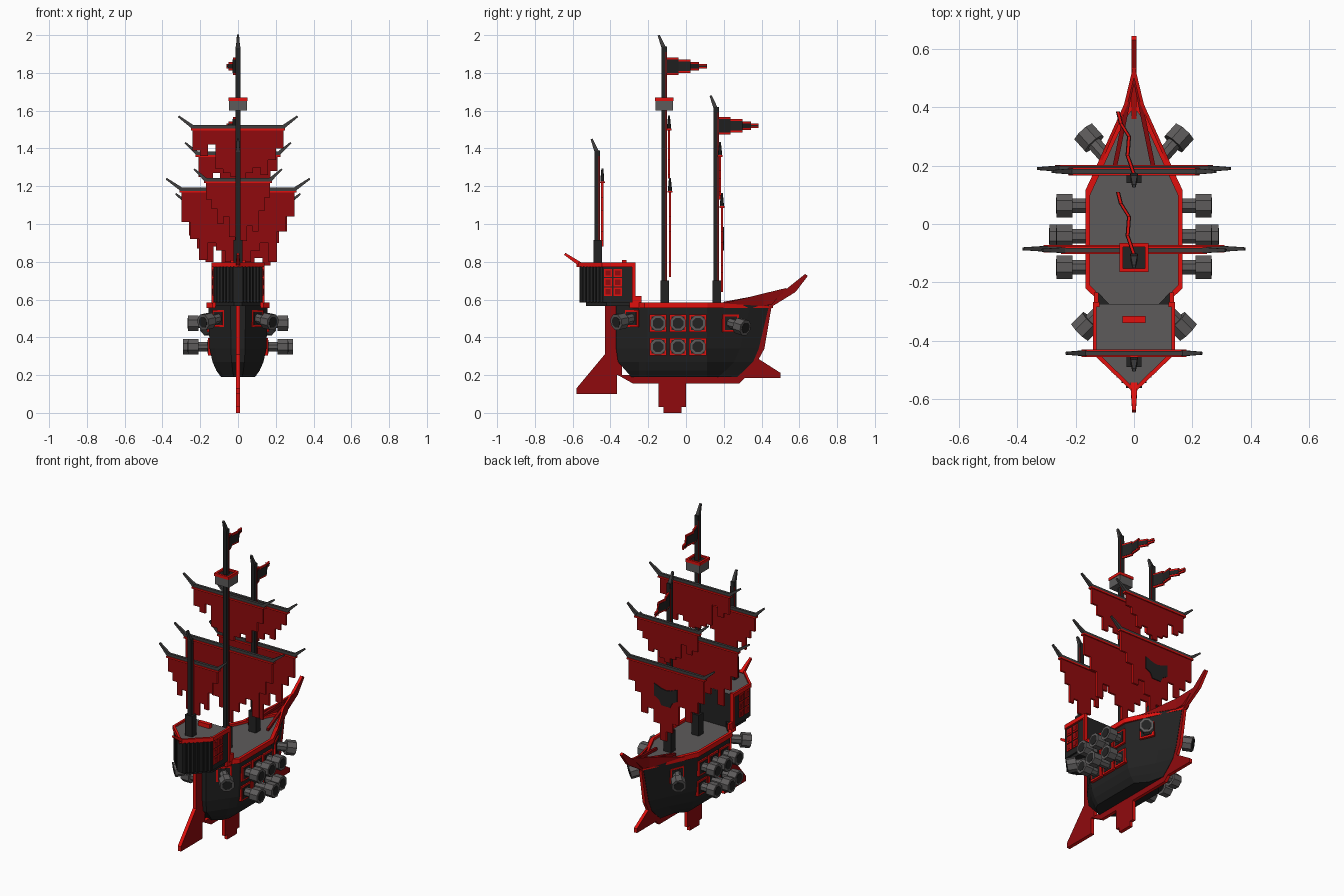
import bpy, bmesh, math
from mathutils import Vector, Matrix

cube = bpy.data.objects.get("Cube")
if cube:
    bpy.data.objects.remove(cube)


def material(name, rgb):
    m = bpy.data.materials.new(name)
    m.use_nodes = True
    m.diffuse_color = (*rgb, 1)
    m.node_tree.nodes["Principled BSDF"].inputs["Base Color"].default_value = (*rgb, 1)
    return m


CHARCOAL = material("charcoal wood", (.016, .016, .016))
WOOD = material("weathered dark grey wood", (.05, .048, .048))
GREY = material("grey iron and deck", (.11, .105, .105))
RED = material("bright red trim", (.75, .005, .004))
CRIMSON = material("dark red cloth", (.28, .003, .004))


def finish(name, bm, *mats):
    bmesh.ops.recalc_face_normals(bm, faces=bm.faces)
    me = bpy.data.meshes.new(name)
    bm.to_mesh(me)
    bm.free()
    for m in mats:
        me.materials.append(m)
    ob = bpy.data.objects.new(name, me)
    bpy.context.collection.objects.link(ob)
    return ob


def prism(name, pts, axis, lo, hi, mat, cap=None, edge=None):
    """Extrude a flat outline along an axis, with optional top and edge colours."""
    bm = bmesh.new()
    place = {"x": lambda a, b, c: (c, a, b), "y": lambda a, b, c: (a, c, b),
             "z": lambda a, b, c: (a, b, c)}[axis]
    low = [bm.verts.new(place(a, b, lo)) for a, b in pts]
    high = [bm.verts.new(place(a, b, hi)) for a, b in pts]
    bm.faces.new(low)
    bm.faces.new(high).material_index = 1 if cap else 0
    for i in range(len(pts)):
        j = (i + 1) % len(pts)
        bm.faces.new((low[i], low[j], high[j], high[i])).material_index = 1 if edge else 0
    return finish(name, bm, *[m for m in (mat, cap or edge) if m])


def box(name, x, y, z, mat):
    return prism(name, [(x[0], y[0]), (x[1], y[0]), (x[1], y[1]), (x[0], y[1])], "z", *z, mat)


def bar(name, p, q, r1, r2, mat, sides=4):
    """Straight, possibly tapered bar between two points."""
    p, q = Vector(p), Vector(q)
    d = q - p
    bm = bmesh.new()
    turn = d.to_track_quat("Z", "Y").to_matrix().to_4x4()
    bmesh.ops.create_cone(bm, cap_ends=True, segments=sides, radius1=r1, radius2=r2, depth=d.length,
                          matrix=Matrix.Translation((p + q) / 2) @ turn @ Matrix.Rotation(math.pi / sides, 4, "Z"))
    return finish(name, bm, mat)


def both(half):
    """Complete a right-hand outline by reflection."""
    return half + [(-x, y) for x, y in reversed(half) if x]


# Hull: stacked outlines, dark planking with a grey deck
bm = bmesh.new()
rings = []
for z, bow, stern, w in [(.19, .27, -.29, .09), (.225, .31, -.32, .115), (.27, .355, -.36, .135),
                         (.34, .385, -.37, .15), (.57, .44, -.37, .158)]:
    half = [(.012, bow), (w * .4, bow - .1), (w, .11), (w, -.21), (w * .82, -.25), (w * .25, stern)]
    rings.append([bm.verts.new((x, y, z)) for x, y in both(half)])
for a, b in zip(rings, rings[1:]):
    for i in range(len(a)):
        j = (i + 1) % len(a)
        bm.faces.new((a[i], a[j], b[j], b[i]))
bm.faces.new(rings[0])
bm.faces.new(rings[-1]).material_index = 1
finish("hull", bm, CHARCOAL, GREY)

# Gunwales, and bow bulwarks that climb to the bowsprit
for s in (1, -1):
    rim = [(0, .46), (.028, .41), (.167, .115), (.167, -.22), (.135, -.25), (.135, -.3),
           (.118, -.3), (.118, -.245), (.15, -.21), (.15, .1), (.03, .36), (0, .4)]
    prism("gunwale", [(s * x, y) for x, y in rim], "z", .555, .585, RED)
    for side in ([(.2, .58), (.41, .565), (.41, .632)],
                 [(.41, .565), (.455, .575), (.535, .662), (.41, .632)]):
        wall = prism("bow_bulwark", side, "x", -.008, .004, CRIMSON, edge=RED)
        for v in wall.data.vertices:
            y = v.co.y
            v.co.x = s * (v.co.x + (.03 + (.41 - y) * .45 if y < .411 else .03 * (.535 - y) / .125))
        if s < 0:
            wall.data.flip_normals()
    bar("bow_rail", (s * .065, .2, .58), (0, .52, .64), .011, .011, CRIMSON)
prism("bowsprit", [(.36, .57), (.53, .655), (.63, .735), (.645, .725), (.58, .64), (.45, .56)],
      "x", -.009, .009, CRIMSON, edge=RED)

# Keel, ram, rudder and fin
prism("keel_and_ram", [(-.36, .2), (-.28, .155), (.28, .155), (.31, .185), (.5, .185), (.5, .212),
                       (.385, .285), (.415, .34), (.455, .575), (.41, .575), (.34, .3), (.2, .21)],
      "x", -.01, .01, CRIMSON, edge=RED)
prism("rudder", [(-.43, .57), (-.43, .31), (-.58, .13), (-.58, .1), (-.365, .1), (-.365, .2),
                 (-.34, .2), (-.34, .57)], "x", -.011, .011, CRIMSON, edge=RED)
prism("fin", [(-.145, .165), (-.145, .03), (-.12, .03), (-.12, 0), (-.025, 0), (-.025, .03),
              (0, .03), (0, .165)], "x", -.01, .01, CRIMSON, edge=RED)

# Stern cabin
prism("stern_cabin", both([(.13, -.275), (.13, -.44), (.012, -.565)]), "z", .585, .785, CHARCOAL, cap=GREY)
prism("cabin_underside", both([(.12, -.28), (.12, -.42), (.02, -.53)]), "z", .565, .585, CHARCOAL)
box("cabin_hatch", (-.04, .04), (-.34, -.315), (.78, .81), RED)
bar("stern_spike", (0, -.55, .78), (0, -.642, .842), .017, .009, RED)
for s in (1, -1):
    rail = [(.141, -.27), (.141, -.445), (0, -.58), (0, -.562), (.128, -.438), (.128, -.27)]
    prism("cabin_rail", [(s * x, y) for x, y in rail], "z", .772, .797, RED)
    box("cabin_post", (s * .118, s * .14), (-.285, -.268), (.58, .797), RED)
    box("cabin_step", (s * .122, s * .137), (-.275, -.235), (.58, .62), RED)
    prism("corner_bracket", [(s * .122, -.275), (s * .085, -.275), (s * .122, -.235)], "z", .57, .61, CHARCOAL)
    for i in range(2):
        for j in range(3):
            y, z = -.435 + i * .052, .62 + j * .05
            box("window_frame", (s * .128, s * .135), (y, y + .044), (z, z + .043), RED)
            box("window_pane", (s * .128, s * .137), (y + .008, y + .036), (z + .008, z + .035), CRIMSON)
    for i in range(7):
        t = (i + .5) / 7
        x, y = s * (.13 - .118 * t), -.44 - .125 * t
        bar("cabin_plank", (x, y, .585), (x, y, .775), .009, .009, CHARCOAL)


# Cannons with red gun ports and dark bores
def cannon(p, q, normal):
    p, q, n = Vector(p), Vector(q), Vector(normal)
    d = (q - p).normalized()
    bar("gun_port", p - n * .012, p + n * .007, .065, .065, RED)
    bar("gun_port_opening", p - n * .01, p + n * .009, .05, .05, CHARCOAL)
    bar("cannon_barrel", p - d * .03, q - d * .04, .027, .027, GREY, 8)
    bar("cannon_muzzle", q - d * .055, q, .044, .044, GREY, 8)
    bar("cannon_bore", q - d * .01, q + d * .002, .03, .03, CHARCOAL, 8)


for s in (1, -1):
    for y in (-.148, -.042, .063):
        cannon((s * .158, y, .475), (s * .265, y, .475), (s, 0, 0))
        reach = .29 if y == -.042 else .265
        cannon((s * .153, y, .35), (s * reach, y, .35), (s, 0, 0))
    cannon((s * .1, .235, .475), (s * .172, .315, .45), (s * .92, .39, 0))
    cannon((s * .1, -.285, .5), (s * .185, -.37, .48), (s * .75, -.66, 0))

# Masts with thick feet, red side strips and bent tips
for y, foot, top in ((-.115, .57, 1.94), (.16, .57, 1.62), (-.47, .785, 1.39)):
    box("mast_foot", (-.025, .025), (y - .02, y + .025), (foot, foot + .13), CHARCOAL)
    box("mast", (-.012, .012), (y - .014, y + .014), (foot, top), CHARCOAL)
    box("mast_strip", (-.014, .014), (y + .006, y + .013), (foot, top - .03), CRIMSON)
    bar("mast_tip", (0, y - .002, top - .01), (0, y - .03, top + .06), .016, .008, WOOD)

# Crow's nest
box("crows_nest", (-.047, .047), (-.162, -.068), (1.6, 1.658), GREY)
for s in (1, -1):
    box("nest_rim_side", (s * .037, s * .05), (-.165, -.065), (1.652, 1.67), RED)
    box("nest_rim_end", (-.05, .05), (-.115 + s * .037, -.115 + s * .05), (1.652, 1.67), RED)
box("nest_floor", (-.037, .037), (-.152, -.078), (1.655, 1.66), CHARCOAL)


# Yards with upswept horns and tattered sails
def sail(name, y, z, yard, tip, width, hems):
    box("yard", (-yard, yard), (y - .008, y + .008), (z - .004, z + .014), WOOD)
    box("yard_lashing", (-yard, yard), (y - .013, y + .013), (z - .014, z - .004), RED)
    for s in (1, -1):
        bar("yard_horn", (s * (yard - .01), y, z + .004), (s * tip, y, z + .06), .014, .007, WOOD)
    step = 2 * width / len(hems)
    outline = [(width, z - .01), (-width, z - .01)]
    for i, hem in enumerate(hems):
        outline += [(-width + i * step, hem), (-width + (i + 1) * step, hem)]
    prism(name, outline, "y", y - .006, y + .006, CRIMSON, edge=RED)


sail("main_upper_sail", -.09, 1.51, .25, .315, .24,
     [1.39, 1.36, 1.42, 1.29, 1.27, 1.25, 1.24, 1.27, 1.3, 1.26, 1.34, 1.4])
sail("main_lower_sail", -.085, 1.18, .31, .38, .3,
     [1.01, .92, .81, .9, .86, .8, .72, .8, .86, .9, .8, .96, 1.04])
sail("fore_upper_sail", .18, 1.37, .225, .28, .21,
     [1.25, 1.22, 1.27, 1.18, 1.16, 1.13, 1.15, 1.19, 1.17, 1.24, 1.28])
sail("fore_lower_sail", .19, 1.1, .27, .33, .26,
     [.94, .87, .8, .88, .76, .7, .64, .74, .82, .78, .9, .96])
sail("mizzen_sail", -.443, 1.23, .18, .232, .17,
     [1.13, 1.08, 1.0, 1.04, .93, .88, .91, .99, .96, 1.07, 1.14])

# Dark patch sewn on the fore sail
prism("sail_patch", both([(0, .96), (.03, .965), (.08, .985), (.08, .91), (.045, .89), (.03, .86), (0, .86)]),
      "y", .195, .201, CHARCOAL)

# Ragged pennants: dark cloth inside a red border
for y0, z in ((-.105, 1.835), (.17, 1.52)):
    path = [(0, 0), (-.022, .065), (-.017, .13), (-.045, .175), (-.055, .215)]
    for (x1, a), (x2, b), h in zip(path, path[1:], (.046, .036, .023, .013)):
        for r, t, mat, name in ((h, .005, RED, "pennant_border"), (h - .01, .007, CHARCOAL, "pennant_cloth")):
            strip = [(x1 - t, y0 + a), (x1 + t, y0 + a), (x2 + t, y0 + b), (x2 - t, y0 + b)]
            prism(name, strip, "z", z - r, z + r, mat)
